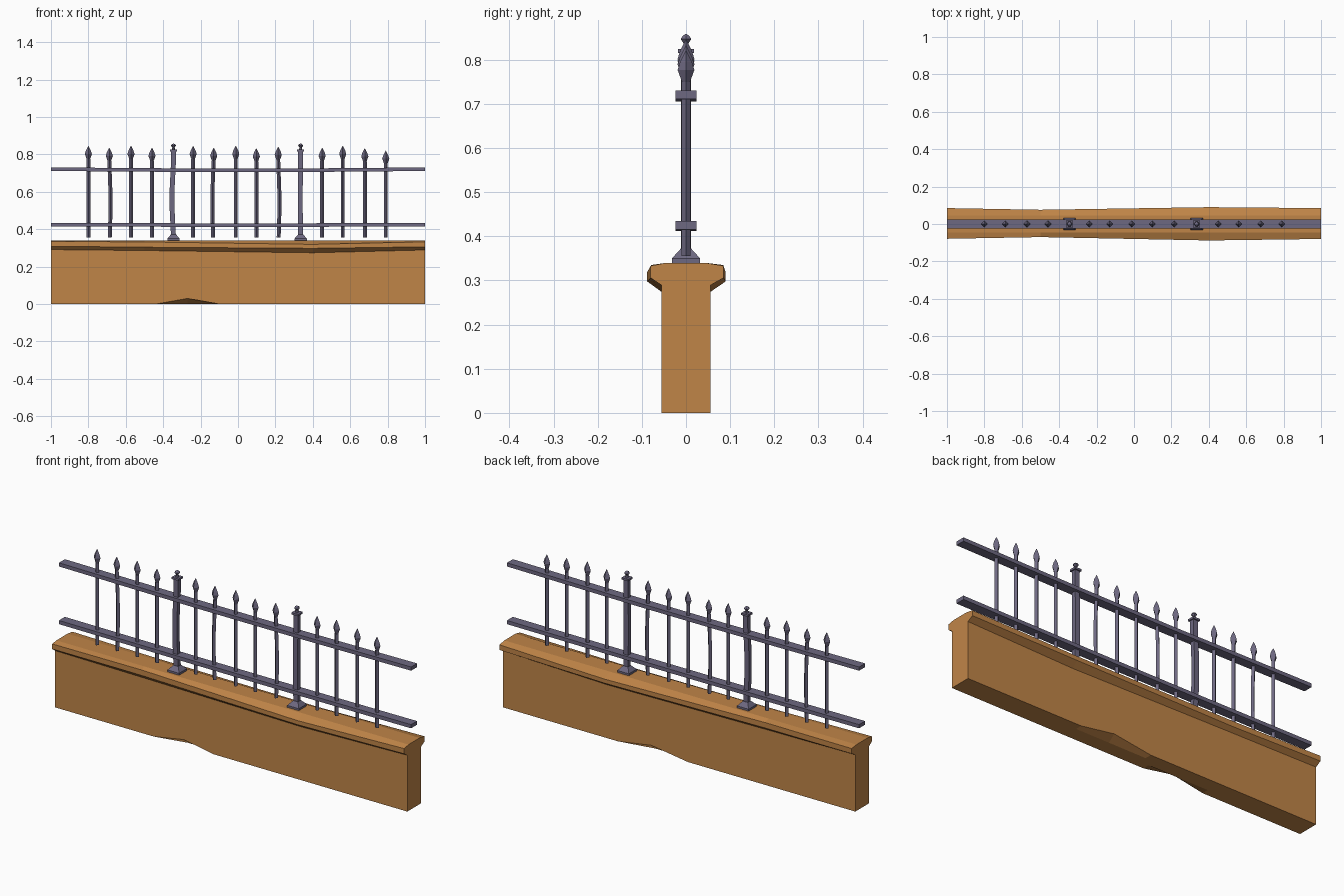
import bpy, bmesh, math

if "Cube" in bpy.data.objects:
    bpy.data.objects.remove(bpy.data.objects["Cube"])


def material(name, rgb):
    m = bpy.data.materials.new(name)
    m.diffuse_color = (*rgb, 1)
    m.use_nodes = True
    m.node_tree.nodes["Principled BSDF"].inputs["Base Color"].default_value = m.diffuse_color
    return m


STONE = material("sandy brown stone", (0.53, 0.235, 0.064))
IRON = material("grey violet iron", (0.155, 0.14, 0.22))


def loft(name, rings, mat):
    """Closed tube through rings of equal point count, capped at both ends."""
    bm = bmesh.new()
    vs = [[bm.verts.new(p) for p in r] for r in rings]
    n = len(vs[0])
    for a, b in zip(vs, vs[1:]):
        for i in range(n):
            j = (i + 1) % n
            bm.faces.new((a[i], a[j], b[j], b[i]))
    bm.faces.new(vs[0])
    bm.faces.new(vs[-1])
    bmesh.ops.recalc_face_normals(bm, faces=bm.faces)
    me = bpy.data.meshes.new(name)
    bm.to_mesh(me)
    bm.free()
    me.materials.append(mat)
    ob = bpy.data.objects.new(name, me)
    bpy.context.collection.objects.link(ob)
    return ob


def ring(x, z, r, sides=4, turn=0.0, y=0.0):
    """Horizontal polygon of corner radius r."""
    return [(x + r * math.cos(turn + 2 * math.pi * i / sides),
             y + r * math.sin(turn + 2 * math.pi * i / sides), z)
            for i in range(sides)]


def square(x, z, hx, hy):
    return [(x + sx * hx, sy * hy, z)
            for sx, sy in ((-1, -1), (1, -1), (1, 1), (-1, 1))]


# wall body, with a chip in the front and back bottom edges
W = 0.055
wall = []
for x, front_z, back_z in ((-1, 0, 0), (-0.44, 0, 0), (-0.27, 0.03, 0),
                           (-0.1, 0, 0), (-0.05, 0, 0), (0.16, 0, 0.03),
                           (0.35, 0, 0), (1, 0, 0)):
    wall.append([(x, -W, front_z), (x, -0.02, 0), (x, 0.02, 0),
                 (x, W, back_z), (x, W, 0.31), (x, -W, 0.31)])
loft("wall", wall, STONE)

# worn coping: front reach, back reach, edge top, edge bottom, underside
coping = []
for x, f, b, et, eb, u in ((-1, .079, .085, .335, .309, .291),
                           (-.5, .07, .076, .332, .304, .286),
                           (.4, .088, .09, .319, .298, .274),
                           (1, .08, .085, .333, .306, .289)):
    coping.append([(x, -W, u), (x, -f, eb), (x, -f, et), (x, -.045, .34),
                   (x, .045, .34), (x, b, et), (x, b, eb), (x, W, u)])
loft("coping", coping, STONE)

# slightly sagging rails
for name, z, sag in (("lower_rail", 0.425, 0.003), ("upper_rail", 0.721, 0.006)):
    loft(name, [[(x, sy * 0.024, z - d + sz * 0.0095)
                 for sy, sz in ((-1, -1), (1, -1), (1, 1), (-1, 1))]
                for x, d in ((-1, 0), (-.2, sag), (.3, sag), (1, 0))], IRON)

# pickets with spear heads: position, tip height, sideways bend
PICKETS = ((-.80, .845, 0), (-.688, .835, .006), (-.572, .845, 0),
           (-.46, .835, 0), (-.24, .845, 0), (-.13, .835, -.007),
           (-.012, .845, 0), (.098, .832, 0), (.215, .84, .006),
           (.45, .835, 0), (.56, .845, 0), (.678, .832, 0), (.79, .82, 0))
for i, (x, top, bend) in enumerate(PICKETS):
    neck = top - 0.07
    r = 0.0105
    loft(f"picket_{i + 1}", [ring(x + bend * .4, .355, r),
                             ring(x + bend, .48, r),
                             ring(x + bend, .6, r),
                             ring(x, neck, r)], IRON)
    loft(f"spear_head_{i + 1}", [ring(x, neck - .003, .008),
                                 ring(x, neck + .027, .019),
                                 ring(x, neck + .045, .0135),
                                 ring(x, top, .001)], IRON)

# posts with flared foot, collar and finial
for i, (x, bend) in enumerate(((-.345, -.007), (.335, -.002))):
    n = i + 1
    loft(f"post_foot_{n}", [square(x, .335, .033, .032), square(x, .35, .033, .032),
                            square(x, .372, .014, .012)], IRON)
    loft(f"post_{n}", [square(x, .36, .013, .011), square(x + bend, .5, .013, .011),
                       square(x + bend, .62, .013, .011),
                       square(x, .76, .013, .011), square(x, .818, .013, .011)], IRON)
    loft(f"post_collar_{n}", [square(x, .815, .019, .018),
                              square(x, .825, .019, .018)], IRON)
    loft(f"post_finial_{n}", [ring(x, .824, .009, 6), ring(x, .837, .006, 6),
                              ring(x, .847, .014, 6), ring(x, .854, .009, 6),
                              ring(x, .858, .002, 6)], IRON)
